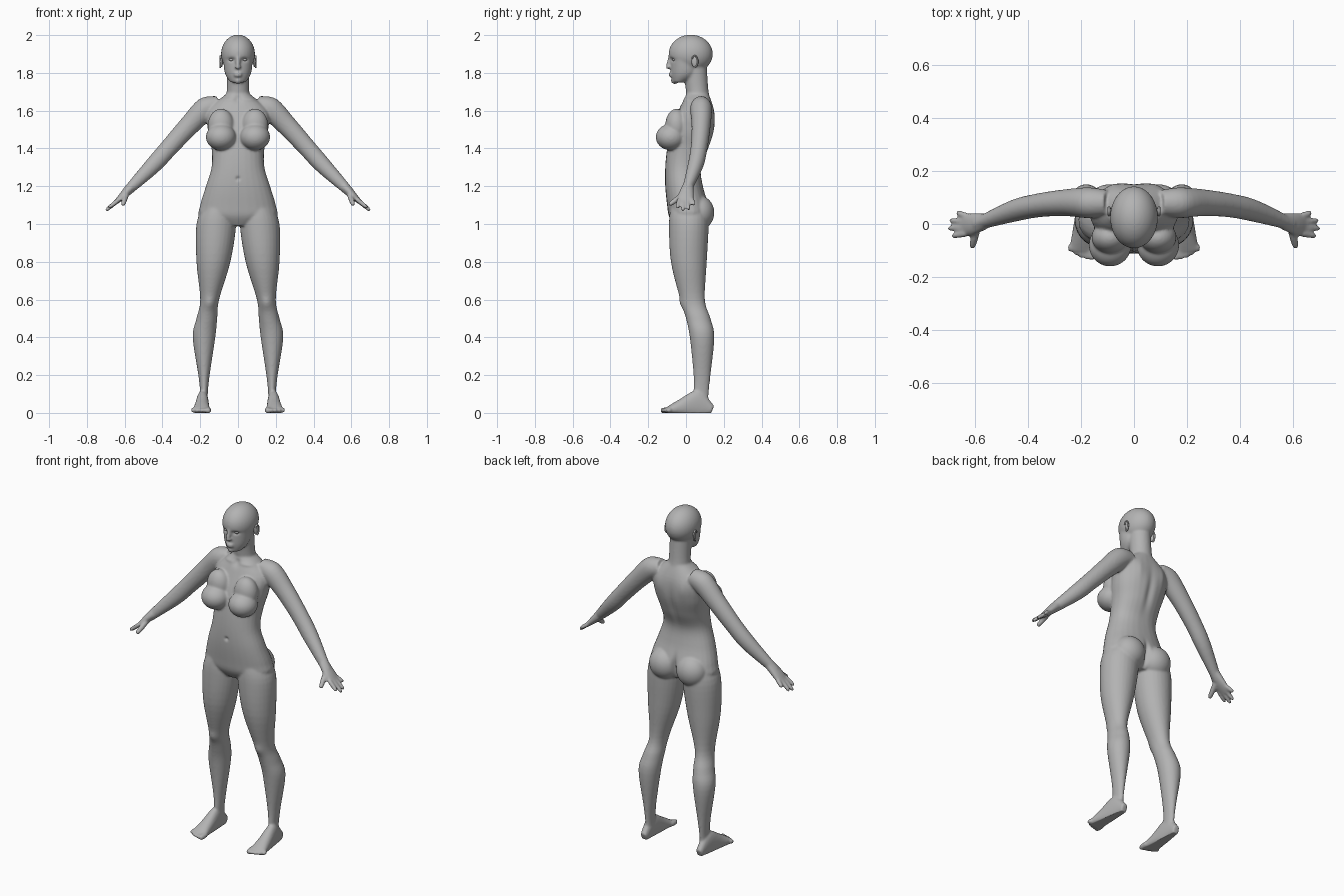
import bpy, bmesh, math
from mathutils import Vector, Matrix

cube = bpy.data.objects.get("Cube")
if cube:
    bpy.data.objects.remove(cube, do_unlink=True)

shade = 0.45
grey = bpy.data.materials.new("plain grey")
grey.use_nodes = True
grey.diffuse_color = (shade, shade, shade, 1)
grey.node_tree.nodes["Principled BSDF"].inputs["Base Color"].default_value = grey.diffuse_color

AXIS_X, AXIS_Y = Vector((1, 0, 0)), Vector((0, 1, 0))
SIDES, STEPS = 28, 5
MIDDLE, PAIR = (1,), (1, -1)


def spline(before, start, end, after, t):
    """Smooth curve between start and end, guided by the neighbours."""
    leave, arrive = (end - before) / 2, (after - start) / 2
    ease = t * t * (3 - 2 * t)
    return (start.lerp(end, ease) + leave * t * (1 - t) ** 2
            - arrive * t * t * (1 - t))


def loft(bm, rings, mirror=PAIR, power=1.0):
    """Skin a smooth tube over rings of (centre, half axis, half axis)."""
    last = len(rings) - 1
    fine = []
    for i in range(last):
        before, start, end, after = (rings[min(max(i + k, 0), last)] for k in range(-1, 3))
        for step in range(STEPS):
            fine.append([spline(before[k], start[k], end[k], after[k], step / STEPS)
                         for k in range(3)])
    fine.append(rings[last])
    for side in mirror:
        rows = []
        for centre, across, along in fine:
            row = []
            for j in range(SIDES):
                angle = math.tau * j / SIDES
                c, s = math.cos(angle), math.sin(angle)
                point = (centre + across * math.copysign(abs(c) ** power, c)
                         + along * math.copysign(abs(s) ** power, s))
                row.append(bm.verts.new((point.x * side, point.y, point.z)))
            rows.append(row)
        for low, high in zip(rows, rows[1:]):
            for j in range(SIDES):
                bm.faces.new((low[j - 1], low[j], high[j], high[j - 1]))
        bm.faces.new(rows[0])
        bm.faces.new(rows[-1])


def level(height, inner, outer, front, back):
    """One horizontal ring from its extents."""
    centre = Vector(((inner + outer) / 2, (front + back) / 2, height))
    return centre, AXIS_X * (outer - inner) / 2, AXIS_Y * (back - front) / 2


def central(rows):
    """Horizontal rings centred on the body: height, half width, front, back."""
    return [level(height, -width, width, front, back) for height, width, front, back in rows]


def tube(points, sizes, reference):
    """Rings square to a path; each size is (thickness, breadth along reference)."""
    points = [Vector(p) for p in points]
    rings = []
    for i, (thick, broad) in enumerate(sizes):
        ahead, behind = points[min(i + 1, len(points) - 1)], points[max(i - 1, 0)]
        tangent = (ahead - behind).normalized()
        along = (reference - tangent * reference.dot(tangent)).normalized()
        rings.append((points[i], along.cross(tangent) * thick, along * broad))
    return rings


def digit(bm, base, tip, radius, mirror=PAIR):
    """A round-ended finger, toe or nose bridge."""
    base, tip = Vector(base), Vector(tip)
    path, sizes = [], []
    for along, swell in ((0, 1), (0.5, 1), (0.9, 0.8), (1, 0.4)):
        path.append(base.lerp(tip, along))
        sizes.append((radius * swell, radius * swell))
    loft(bm, tube(path, sizes, AXIS_X), mirror)


def ball(bm, centre, size, mirror=PAIR, turn=0):
    for side in mirror:
        place = Matrix.Translation((centre[0] * side, centre[1], centre[2]))
        spin = Matrix.Rotation(turn * side, 4, "Z")
        bmesh.ops.create_uvsphere(bm, u_segments=32, v_segments=20, radius=1,
                                  matrix=place @ spin @ Matrix.Diagonal((*size, 1)))


def dent(bm, centre, wide, tall, shift, mirror=PAIR):
    """Push the skin softly along y around a point."""
    for side in mirror:
        for vert in bm.verts:
            off = vert.co - Vector((centre[0] * side, centre[1], centre[2]))
            far = (off.x / wide) ** 2 + (off.y / 0.05) ** 2 + (off.z / tall) ** 2
            vert.co.y += shift * math.exp(-far)


def finish(bm, name):
    bmesh.ops.recalc_face_normals(bm, faces=bm.faces)
    mesh = bpy.data.meshes.new(name)
    bm.to_mesh(mesh)
    bm.free()
    mesh.materials.append(grey)
    for face in mesh.polygons:
        face.use_smooth = True
    part = bpy.data.objects.new(name, mesh)
    bpy.context.collection.objects.link(part)
    return part


# Torso, chest and seat
bm = bmesh.new()
torso = ((1.69, .06, 0, .12), (1.6, .16, -.04, .15), (1.5, .16, -.08, .15),
         (1.4, .14, -.1, .12), (1.3, .14, -.11, .08), (1.2, .17, -.11, .09),
         (1.1, .2, -.1, .12), (1.04, .2, -.09, .12), (.99, .08, -.06, .08))
loft(bm, central(torso), MIDDLE, power=0.9)
ball(bm, (.09, -.08, 1.46), (.08, .08, .07), turn=0.2)
ball(bm, (.09, -.05, 1.52), (.07, .06, .09))
ball(bm, (.09, .07, 1.06), (.09, .08, .09))

# Neck, skull, jaw and face
neck = ((1.63, .08, 0, .14), (1.7, .06, 0, .12), (1.84, .06, -.02, .11))
loft(bm, central(neck), MIDDLE)
ball(bm, (0, .025, 1.9), (.09, .117, .102), MIDDLE)
jaw = ((1.9, .08, -.08, .06), (1.8, .07, -.08, .07), (1.75, .04, -.07, 0))
loft(bm, central(jaw), MIDDLE)
digit(bm, (0, -.08, 1.89), (0, -.1, 1.82), .012, MIDDLE)
ball(bm, (0, -.09, 1.83), (.018, .014, .008), MIDDLE)
for lip in (1.785, 1.797):
    ball(bm, (0, -.08, lip), (.022, .012, .006), MIDDLE)
ball(bm, (0, -.06, 1.76), (.02, .02, .02), MIDDLE)

# Legs
leg = ((1.1, .03, .18, -.08, .11), (1, .01, .22, -.09, .12), (.8, .04, .22, -.08, .11),
       (.6, .1, .2, -.03, .1), (.5, .11, .22, 0, .13), (.4, .12, .24, .02, .15),
       (.2, .15, .21, .04, .13), (.1, .16, .2, .04, .12), (.03, .16, .2, .05, .12))
loft(bm, [level(*row) for row in leg])

# Feet and toes
foot_path, foot_sizes = [], []
for y, width, height in ((.14, .02, .04), (.06, .03, .12), (-.03, .04, .07), (-.1, .05, .03)):
    foot_path.append((.19 - y / 20, y, height * 0.4))
    foot_sizes.append((height * 0.6, width))
loft(bm, tube(foot_path, foot_sizes, AXIS_X), power=0.9)
for i in range(5):
    x = .158 + i * .02
    digit(bm, (x, -.08, .016), (x, i * i * .002 - .135, .012), .012 if i else .016)

# Arms, palms, fingers and thumbs
shoulder_to_wrist = ((.1, .08, 1.63), (.17, .08, 1.61), (.26, .08, 1.52),
                     (.36, .07, 1.41), (.45, .05, 1.31), (.59, 0, 1.17))
girths = (.05, .062, .054, .048, .044, .025)
loft(bm, tube(shoulder_to_wrist, [(g, g * 0.93) for g in girths], AXIS_Y))
palm_path = ((.56, .01, 1.2), (.61, 0, 1.15), (.65, 0, 1.11))
loft(bm, tube(palm_path, ((.026, .03), (.02, .042), (.01, .04)), AXIS_Y))
for i in range(4):
    reach = .06 - (i - 1.2) ** 2 / 100
    digit(bm, (.63, i * .022 - .036, 1.13), (.64 + reach, i * .03 - .046, 1.13 - reach), .012)
digit(bm, (.59, -.01, 1.16), (.61, -.09, 1.1), .015)

# Fuse the parts into one skin
rough = finish(bm, "body_parts")
fuse = rough.modifiers.new("fuse", "REMESH")
fuse.mode, fuse.voxel_size = "VOXEL", 0.006
soft = rough.modifiers.new("soften", "SMOOTH")
soft.factor, soft.iterations = 0.5, 8
graph = bpy.context.evaluated_depsgraph_get()
bm = bmesh.new()
bm.from_mesh(bpy.data.meshes.new_from_object(rough.evaluated_get(graph)))
bpy.data.objects.remove(rough, do_unlink=True)

# Spine, seat cleft, navel and throat
dent(bm, (0, .15, 1.4), .02, .15, -.012, MIDDLE)
dent(bm, (0, .13, 1.05), .015, .07, -.03, MIDDLE)
dent(bm, (0, -.11, 1.24), .01, .01, .01, MIDDLE)
dent(bm, (0, -.02, 1.66), .02, .02, .01, MIDDLE)
# Collarbones, shoulder blades, kneecaps and eye sockets
dent(bm, (.08, 0, 1.66), .05, .01, -.006)
dent(bm, (.08, .15, 1.56), .03, .06, .006)
dent(bm, (.15, -.02, .58), .03, .03, -.008)
dent(bm, (.034, -.08, 1.87), .018, .01, .012)
# Flat soles
for vert in bm.verts:
    vert.co.z = max(vert.co.z, 0)
finish(bm, "body")

# Eyes
bm = bmesh.new()
ball(bm, (.034, -.06, 1.87), (.014, .013, .008))
finish(bm, "eyes")

# Ears: a flat shell with a raised rim
bm = bmesh.new()
ball(bm, (.088, .045, 1.86), (.008, .016, .03), turn=-0.25)
rim = []
for i in range(9):
    angle = math.radians(i * 30 - 90)
    rim.append((.094, .046 + .016 * math.cos(angle), 1.86 + .03 * math.sin(angle)))
loft(bm, tube(rim, [(.004, .005)] * len(rim), AXIS_X))
finish(bm, "ears")
